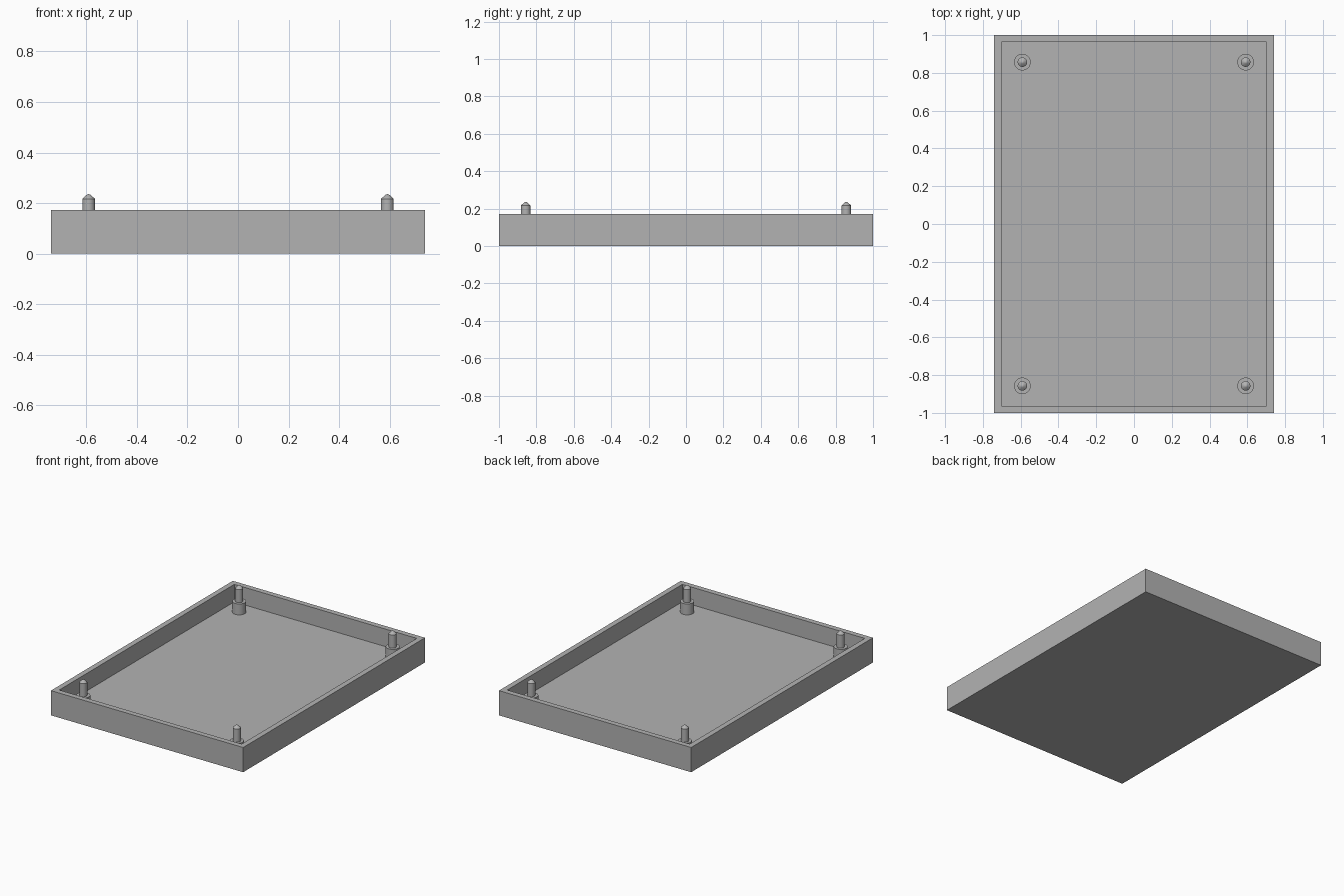
import bpy
import bmesh
import math

cube = bpy.data.objects.get("Cube")
if cube:
    bpy.data.objects.remove(cube, do_unlink=True)

grey = bpy.data.materials.new("plain grey")
grey.use_nodes = True
GREY = (0.45, 0.45, 0.45, 1.0)
grey.diffuse_color = GREY
grey.node_tree.nodes["Principled BSDF"].inputs["Base Color"].default_value = GREY

HALF_X, HALF_Y, HEIGHT = 0.74, 1.0, 0.172
WALL, FLOOR = 0.053, 0.05
POST_X, POST_Y = 0.591, 0.857


def add_object(name, bm):
    mesh = bpy.data.meshes.new(name)
    bmesh.ops.recalc_face_normals(bm, faces=bm.faces)
    bm.to_mesh(mesh)
    bm.free()
    mesh.materials.append(grey)
    obj = bpy.data.objects.new(name, mesh)
    bpy.context.collection.objects.link(obj)
    return obj


def lathe(name, profile, x, y, steps=32):
    """Turn a (radius, height) profile about a vertical axis at x, y."""
    bm = bmesh.new()
    verts = [bm.verts.new((r, 0, z)) for r, z in profile]
    edges = [bm.edges.new(pair) for pair in zip(verts, verts[1:])]
    bmesh.ops.spin(bm, geom=verts + edges, cent=(0, 0, 0), axis=(0, 0, 1),
                   angle=math.tau, steps=steps)
    bmesh.ops.remove_doubles(bm, verts=bm.verts, dist=0.0001)
    obj = add_object(name, bm)
    obj.location = (x, y, 0)
    bpy.ops.object.select_all(action="DESELECT")
    obj.select_set(True)
    bpy.context.view_layer.objects.active = obj
    bpy.ops.object.shade_smooth_by_angle(angle=math.radians(30))


# Open tray: a box whose top is inset to the rim and pushed down to the floor
bm = bmesh.new()
bmesh.ops.create_cube(bm, size=1)
for v in bm.verts:
    v.co = (v.co.x * 2 * HALF_X, v.co.y * 2 * HALF_Y, (v.co.z + 0.5) * HEIGHT)
top = max(bm.faces, key=lambda f: f.calc_center_median().z)
bmesh.ops.inset_individual(bm, faces=[top], thickness=WALL)
well = bmesh.ops.extrude_discrete_faces(bm, faces=[top])["faces"][0]
bmesh.ops.translate(bm, verts=well.verts, vec=(0, 0, FLOOR - HEIGHT))
add_object("tray", bm)

# Corner posts: a wide standoff carrying a thin pin with a tapered tip
standoff = [(0, FLOOR), (0.044, FLOOR), (0.044, 0.126), (0, 0.126)]
pin = [(0, 0.126), (0.025, 0.126), (0.025, 0.217), (0.008, 0.233), (0, 0.236)]
for sx, side in ((-1, "right"), (1, "left")):
    for sy, end in ((-1, "front"), (1, "back")):
        lathe(f"{end}_{side}_standoff", standoff, sx * POST_X, sy * POST_Y)
        lathe(f"{end}_{side}_pin", pin, sx * POST_X, sy * POST_Y)
